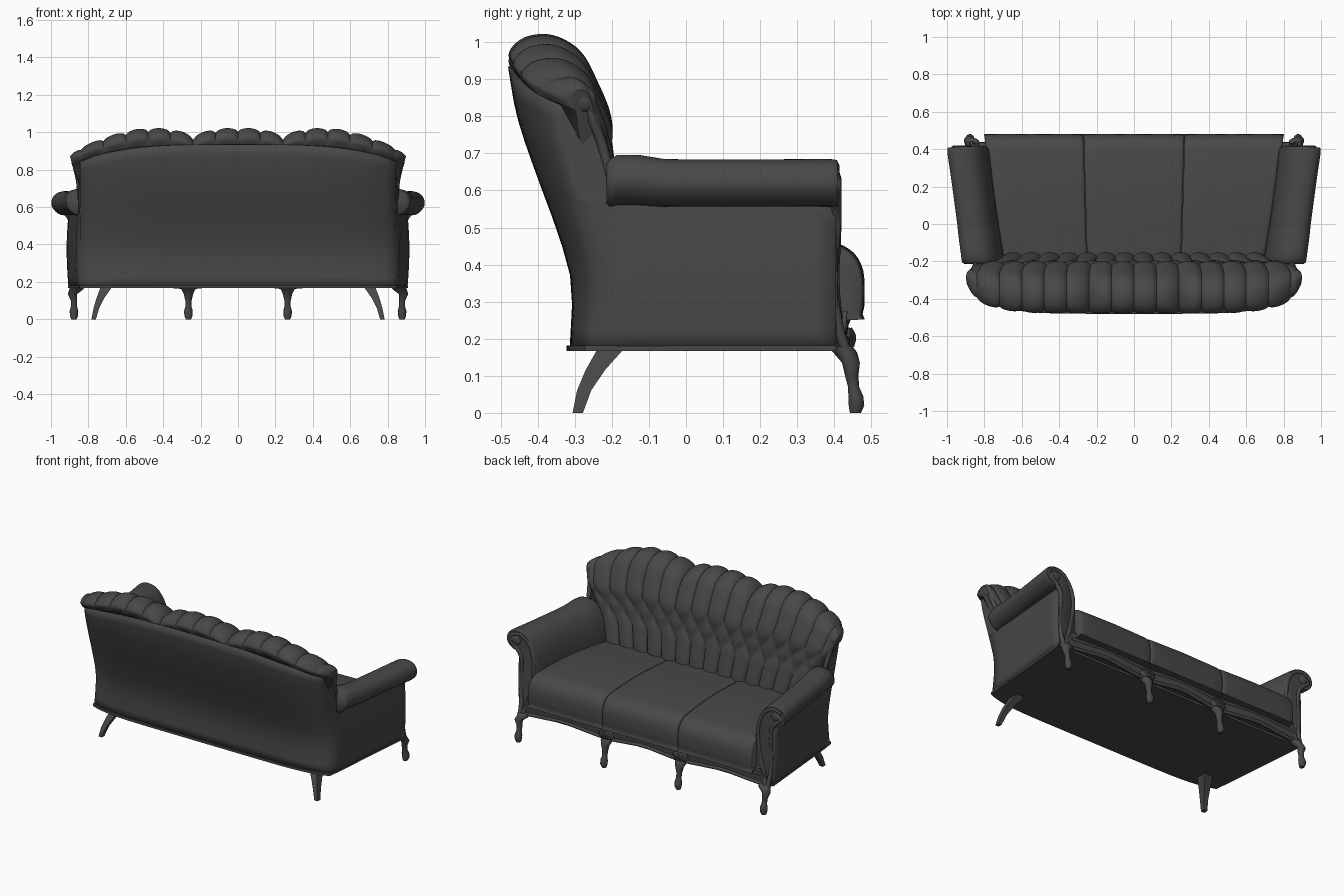
import bpy, bmesh, math
from mathutils import Vector

if "Cube" in bpy.data.objects:
    bpy.data.objects.remove(bpy.data.objects["Cube"])

DARK = bpy.data.materials.new("dark_upholstery")
DARK.diffuse_color = (.065, .065, .065, 1)
DARK.use_nodes = True
DARK.node_tree.nodes["Principled BSDF"].inputs["Base Color"].default_value = DARK.diffuse_color


def finish(ob, angle=40):
    ob.data.materials.clear()
    ob.data.materials.append(DARK)
    bpy.ops.object.select_all(action='DESELECT')
    ob.select_set(True)
    bpy.context.view_layer.objects.active = ob
    bpy.ops.object.shade_smooth_by_angle(angle=math.radians(angle))
    return ob


def loft(name, rings, cyclic=True, caps=True, angle=40):
    bm = bmesh.new()
    vs = [[bm.verts.new(p) for p in r] for r in rings]
    n = len(rings[0])
    for a, b in zip(vs, vs[1:]):
        for i in range(n if cyclic else n - 1):
            j = (i + 1) % n
            bm.faces.new((a[i], a[j], b[j], b[i]))
    if caps:
        bm.faces.new(vs[0][::-1])
        bm.faces.new(vs[-1])
    bmesh.ops.recalc_face_normals(bm, faces=bm.faces)
    me = bpy.data.meshes.new(name)
    bm.to_mesh(me)
    bm.free()
    ob = bpy.data.objects.new(name, me)
    bpy.context.collection.objects.link(ob)
    return finish(ob, angle)


def spline(pts, k):
    """Catmull-Rom resample, k steps per span."""
    P = [Vector(p) for p in pts]
    P = [P[0] * 2 - P[1]] + P + [P[-1] * 2 - P[-2]]
    out = []
    for i in range(1, len(P) - 2):
        a, b, c, d = P[i - 1:i + 3]
        for s in range(k):
            t = s / k
            out.append(0.5 * (2 * b + (c - a) * t + (2 * a - 5 * b + 4 * c - d) * t * t
                              + (3 * b - a - 3 * c + d) * t ** 3))
    return out + [P[-2]]


def interp(tab, v):
    if v <= tab[0][0]:
        return tab[0][1]
    for (a, fa), (b, fb) in zip(tab, tab[1:]):
        if v <= b:
            return fa + (fb - fa) * (v - a) / (b - a)
    return tab[-1][1]


def tube(name, pts, r):
    cu = bpy.data.curves.new(name, 'CURVE')
    cu.dimensions = '3D'
    cu.bevel_depth, cu.bevel_resolution, cu.use_fill_caps = r, 2, True
    path = spline(pts, 5)
    sp = cu.splines.new('POLY')
    sp.points.add(len(path) - 1)
    for p, q in zip(sp.points, path):
        p.co = (*q, 1)
    ob = bpy.data.objects.new(name, cu)
    bpy.context.collection.objects.link(ob)
    bpy.context.view_layer.update()
    bpy.ops.object.select_all(action='DESELECT')
    ob.select_set(True)
    bpy.context.view_layer.objects.active = ob
    bpy.ops.object.convert(target='MESH')
    return finish(bpy.context.object, 60)


def ball(name, loc, scale):
    bpy.ops.mesh.primitive_uv_sphere_add(segments=14, ring_count=8, location=loc)
    ob = bpy.context.object
    ob.name, ob.scale = name, scale
    return finish(ob, 60)


BACK = spline([(.17, -.308), (.35, -.303), (.5, -.345), (.65, -.40), (.8, -.45), (.94, -.475)], 4)
FRONT = [(.56, .405), (.575, -.20), (.72, -.225), (.80, -.255), (.85, -.30)]


def bend(s, z):
    # back corners wrap forward, more towards the top
    return (.05 + .05 * max(0, z - .17) / .7) * min(1, abs(s)) ** 7


def side_x(y, z):
    bulge = .01 * math.sin(math.pi * min(1, (z - .17) / .4)) if y > -.2 else 0
    return .84 + .06 * max(0, y + .3) / .7 + bulge


# upholstered outer shell: side panels and curved back in one U
rows = []
for z in [.17, .22, .28, .35, .42, .49, .56, .575, .62, .67, .72, .76, .80, .85]:
    f = (z - .17) / .68
    yc = interp(BACK, z) + bend(1, z)
    yf = max(interp(FRONT, z), yc + .01)
    side = [(yf + (yc - yf) * i / 10) for i in range(10)]
    row = [(side_x(y, z), y, z) for y in side]
    for i in range(41):
        s = 1 - i / 20
        zb = .17 + (.765 - .085 * abs(s) ** 3.5) * f
        row.append((.84 * s, interp(BACK, zb) + bend(s, zb), zb))
    row += [(-side_x(y, z), y, z) for y in side[::-1]]
    rows.append(row)
shell = loft("outer_shell", rows, cyclic=False, caps=False, angle=60)
m = shell.modifiers.new("thickness", 'SOLIDIFY')
m.thickness, m.offset = .012, 0

# thin base plate with piping edge
base = [(x * 1.008, y - .014 if y < -.2 else y, 0) for x, y, z in rows[0]]
loft("base_plate", [[(x, y, z) for x, y, _ in base] for z in (.167, .182)])

# tufted back cushion: pleats, two diamond rows, pleats
prof = spline([(-.15, .40), (-.155, .48), (-.18, .60), (-.195, .70), (-.202, .80), (-.237, .89),
               (-.285, .975), (-.36, 1.018), (-.435, 1.012), (-.478, .97), (-.46, .925)], 5)
prof += [Vector(p) for p in [(-.42, .90), (-.36, .70), (-.28, .48), (-.26, .40)]]
WIDTH = [(.40, .73), (.55, .77), (.70, .83), (.78, .875), (.88, .90)]
P = .12
rings = []
N = 150
for c in range(N + 1):
    u = -1 + 2 * c / N
    px = u * .90
    ax = abs(px)
    e = abs((px + .24) % .48 - .24) / .24
    H = 1.022 - .045 * e ** 3
    if ax > .48:
        H = 1.022 - .13 * ((ax - .48) / .42) ** 1.6
    t = max(0, (abs(u) - .9) / .1)
    k = math.sqrt(max(.06, 1 - t * t))
    ring = []
    for i, q in enumerate(prof):
        y, z = q
        if i < 51:
            phi = P * min(1, max(0, (.78 - z) / .17))
            d = min(abs(((px + o) / P + .5) % 1 - .5) for o in (phi, -phi))
            depth = .021 * (1 - math.sin(math.pi * min(.5, d)) ** .5)
            tan = prof[min(i + 1, 50)] - prof[max(i - 1, 0)]
            tan.normalize()
            fade = min(1, (50 - i) / 6)
            y -= tan.y * depth * fade
            z += tan.x * depth * fade
        if z > .69:
            z = .69 + (z - .69) * (H - .69) / .33
        w = min(1, max(0, (-.2 - y) / .2))
        y += bend(u, z) * 1.1 * w
        y = -.28 + (y + .28) * (.35 + .65 * k)
        if z > .8:
            z = .8 + (z - .8) * (.7 + .3 * k)
        ring.append((u * interp(WIDTH, z), y, z))
    rings.append(ring)
loft("tufted_back", rings, angle=50)

# three seat cushions with rolled fronts
sec = spline([(-.22, .25), (.43, .25), (.474, .266), (.481, .34), (.470, .40), (.435, .442),
              (.36, .462), (.1, .475), (-.22, .46)], 3)
for name, l0, r0, l1, r1 in [("seat_middle", -.269, .269, -.251, .251),
                             ("seat_right", .271, .80, .253, .70),
                             ("seat_left", -.80, -.271, -.70, -.253)]:
    rr = []
    for t, sh in [(0, .955), (.012, .98), (.04, .993), (.15, 1), (.5, 1.01), (.85, 1), (.96, .993),
                  (.988, .98), (1, .955)]:
        ring = []
        for y, z in sec:
            g = (.48 - y) / .66
            a, b = l0 + (l1 - l0) * g, r0 + (r1 - r0) * g
            ring.append((a + (b - a) * t, min(.481, .1 + (y - .1) * (1 + (sh - 1) * .6)),
                         .25 + (z - .25) * sh))
        rr.append(ring)
    loft(name, rr, angle=60)

# rolled arms with carved trim
arm = spline([(.895, .18), (.908, .35), (.896, .48), (.895, .55), (.95, .558), (.99, .59), (1, .63),
              (.975, .672), (.915, .685), (.85, .66), (.80, .58), (.775, .45), (.77, .18)], 3)
for s, side in ((1, "right"), (-1, "left")):
    rr = []
    for y, g in [(.408, .94), (.402, .975), (.385, 1), (.2, .98), (0, .98), (-.06, 1.0),
                 (-.13, 1.05), (-.185, 1.05), (-.205, 1.0), (-.215, .86)]:
        dx = -.08 * (.40 - y) / .6
        rr.append([(s * (.90 + (x - .90) * min(g, 1) + dx), y,
                    .62 + (z - .62) * g + (.008 if g > 1 else 0) if z > .5 else z) for x, z in arm])
    loft("arm_" + side, rr, angle=60)
    tube("arm_outer_trim_" + side, [(s * x, y, z) for x, y, z in
         [(.93, .405, .635), (.965, .405, .61), (.925, .405, .575), (.89, .405, .51), (.895, .395, .36),
          (.89, .41, .24), (.885, .43, .17)]], .014)
    tube("arm_inner_trim_" + side, [(s * x, y, z) for x, y, z in
         [(.965, .40, .65), (.90, .40, .665), (.83, .40, .61), (.80, .405, .50), (.815, .40, .36),
          (.84, .41, .25), (.87, .43, .17)]], .014)
    ball("arm_rosette_" + side, (s * .93, .402, .622), (.035, .018, .035))
    # wing edge and scroll where the back meets the arm
    tube("wing_trim_" + side, [(s * x, y, z) for x, y, z in
         [(.865, -.265, .84), (.862, -.25, .79), (.85, -.225, .72), (.845, -.20, .62)]], .014)
    ball("wing_scroll_" + side, (s * .87, -.275, .845), (.022, .034, .034))
    # splayed rear legs, square section
    rr = []
    for x, y, z, hx, hy in [(.705, -.205, .17, .03, .035), (.735, -.245, .115, .021, .026),
                            (.757, -.275, .06, .015, .019), (.772, -.292, 0, .012, .014)]:
        rr.append([(s * (x + a * hx), y + b * hy, z) for a, b in ((-1, -1), (1, -1), (1, 1), (-1, 1))])
    loft("rear_leg_" + side, rr, angle=30)

# front cabriole legs with carved knees
for i, x0 in enumerate((-.885, -.265, .265, .885)):
    end = 1 if x0 > .5 else -1 if x0 < -.5 else 0
    rr = []
    for y, z, rx, ry in [(.415, .18, .042, .034), (.43, .162, .038, .032), (.445, .135, .025, .024),
                         (.447, .10, .017, .018), (.452, .07, .016, .015), (.458, .045, .023, .02),
                         (.46, .02, .022, .021), (.457, 0, .014, .015)]:
        ox = (-.022 if z > .16 else .0 if z > .1 else -.008) * end
        rr.append([(x0 + ox + rx * math.cos(a * math.pi / 6), y + ry * math.sin(a * math.pi / 6), z)
                   for a in range(12)])
    loft("front_leg_%d" % (i + 1), rr, angle=60)
    if not end:
        ball("knee_shell_%d" % (i + 1), (x0, .435, .20), (.055, .018, .032))
        for a in (-2, -1, 0, 1, 2):
            tube("shell_rib_%d" % (i + 1), [(x0 + a * .005, .448, .18), (x0 + a * .012, .453, .205),
                                            (x0 + a * .021, .442, .228 - .004 * a * a)], .006)

# serpentine front rail with beads
legs = (-.885, -.265, .265, .885)
top, low, rings = [], [], []
for a, b in zip(legs, legs[1:]):
    for j in range(12 if b < .8 else 13):
        t = j / 12
        x = a + (b - a) * t
        arch = math.sin(math.pi * t) ** 2
        zl, yl = .172 + .025 * arch, .425 + .008 * arch
        low.append((x, yl, zl))
        top.append((x * .94, yl, .235 + .015 * arch))
        rings.append([(x, .36, zl), (x, yl, zl), (x * .94, yl + .01, .275), (x * .94, .36, .275)])
loft("front_rail", rings, angle=40)
tube("rail_lower_bead", low[::3], .011)
tube("rail_upper_bead", top[::3], .011)
